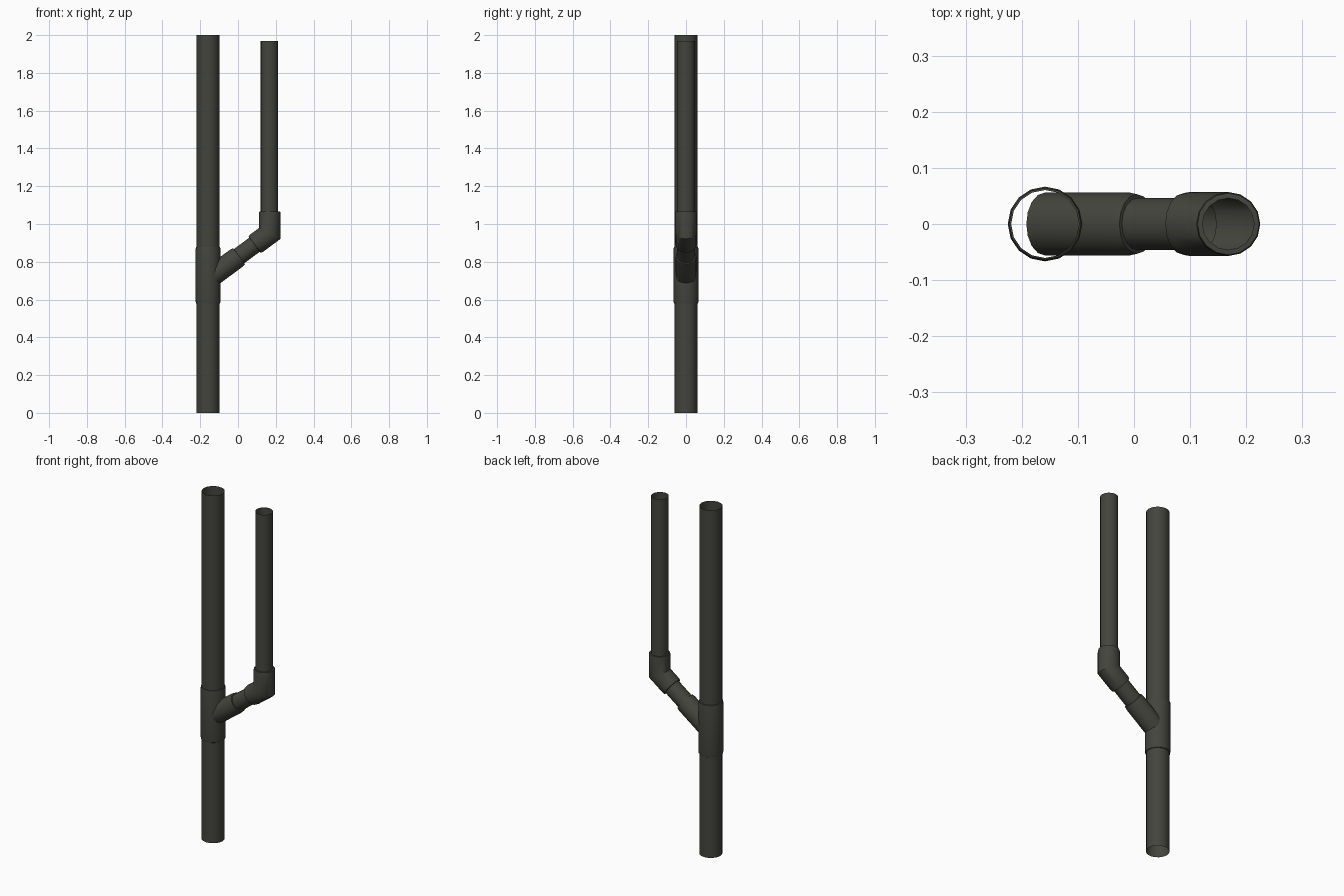
import bpy, math
from mathutils import Vector

if "Cube" in bpy.data.objects:
    bpy.data.objects.remove(bpy.data.objects["Cube"])

SIDES = 16
mat = bpy.data.materials.new("dark_grey_plastic")
mat.diffuse_color = (0.058, 0.058, 0.048, 1)
mat.use_nodes = True
mat.node_tree.nodes["Principled BSDF"].inputs["Base Color"].default_value = mat.diffuse_color


def tube(name, rings):
    """Open tube in the XZ plane; ring = (centre x, z, radius, plane angle, miter half-angle)."""
    verts, faces = [], []
    for x, z, r, ang, miter in rings:
        c = Vector((x, 0, z))
        u = Vector((math.sin(ang), 0, -math.cos(ang))) / math.cos(miter)
        for i in range(SIDES):
            t = 2 * math.pi * i / SIDES
            verts.append(c + u * r * math.cos(t) + Vector((0, r * math.sin(t), 0)))
    for k in range(len(rings) - 1):
        for i in range(SIDES):
            j = (i + 1) % SIDES
            a, b = k * SIDES, (k + 1) * SIDES
            faces.append((a + i, a + j, b + j, b + i))
    me = bpy.data.meshes.new(name)
    me.from_pydata(verts, [], faces)
    me.materials.append(mat)
    ob = bpy.data.objects.new(name, me)
    bpy.context.collection.objects.link(ob)
    bpy.context.view_layer.objects.active = ob
    ob.select_set(True)
    bpy.ops.object.shade_smooth_by_angle(angle=math.radians(32))
    ob.select_set(False)


UP = math.pi / 2
MAIN, SIDE = -0.1585, 0.168            # axis positions of the two upright pipes
START, BEND = (MAIN, 0.708), (SIDE, 0.95)
A = math.atan2(BEND[1] - START[1], BEND[0] - START[0])
LEN = math.hypot(BEND[0] - START[0], BEND[1] - START[1])


def upright(x, profile):
    return [(x, z, r, UP, 0) for z, r in profile]


def sloped(profile):
    return [(START[0] + s * math.cos(A), START[1] + s * math.sin(A), r, A, 0)
            for s, r in profile]


# tall main pipe and the junction sleeve around it
tube("main_pipe", upright(MAIN, [(0, 0.0605), (2, 0.0605)]))
tube("junction_sleeve", upright(MAIN, [(0.578, 0.0605), (0.58, 0.064), (0.595, 0.0665),
                                       (0.862, 0.0665), (0.877, 0.064), (0.879, 0.0605)]))

# sloping branch socket and the thinner pipe leaving it
tube("branch_socket", sloped([(0, 0.056), (0.188, 0.056), (0.204, 0.053), (0.205, 0.046)]))
tube("branch_pipe", sloped([(0.19, 0.0465), (LEN - 0.06, 0.0465)]))

# mitred elbow turning the branch upright
half = (UP - A) / 2
e = LEN - 0.1
tube("elbow", sloped([(e, 0.046), (e + 0.001, 0.055), (e + 0.014, 0.057)])
     + [(*BEND, 0.057, (A + UP) / 2, half)]
     + upright(SIDE, [(1.055, 0.057), (1.066, 0.055), (1.067, 0.046)]))

# short upright side pipe
tube("side_pipe", upright(SIDE - 0.002, [(0.99, 0.0465), (1.97, 0.0465)]))
